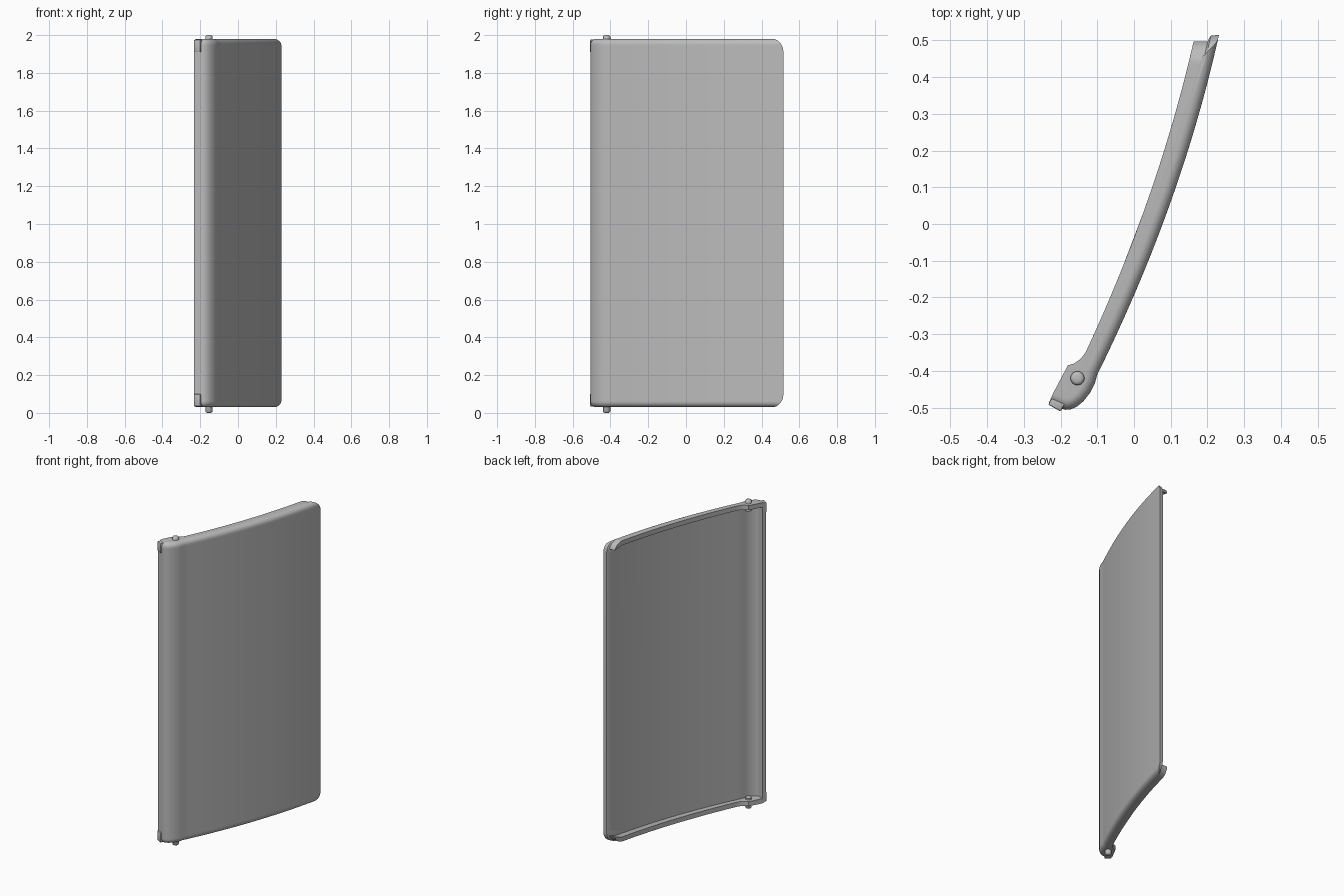
import bpy, bmesh, math
from mathutils import Vector

if "Cube" in bpy.data.objects:
    bpy.data.objects.remove(bpy.data.objects["Cube"])

grey = bpy.data.materials.new("plain grey")
grey.use_nodes = True
grey.diffuse_color = (0.5, 0.5, 0.5, 1)
grey.node_tree.nodes["Principled BSDF"].inputs["Base Color"].default_value = (0.5, 0.5, 0.5, 1)

BOTTOM, TOP, END = 0.03, 1.98, 0.515
MID = (BOTTOM + TOP) / 2
CORNER, EDGE = 0.065, 0.03
STEPS = 28


def outer_x(y):
    return 0.078 + 0.3736 * y - 0.147 * y * y


def inner_x(y):
    return 0.014 + 0.368 * y - 0.14 * y * y


def span(a, b, n):
    return [a + (b - a) * i / n for i in range(n + 1)]


def outer_path(end, inset):
    """Convex skin and rounded hinge edge, moved inward by inset."""
    pts = [Vector((outer_x(y), y)) for y in span(end, -0.41, STEPS)]
    pts += [Vector(p) for p in [(-0.107, -0.435), (-0.12, -0.46), (-0.137, -0.482),
                                (-0.155, -0.497), (-0.172, -0.505), (-0.188, -0.506),
                                (-0.202, -0.501), (-0.232, -0.488)]]
    moved = []
    for i, p in enumerate(pts):
        d = (pts[min(i + 1, len(pts) - 1)] - pts[max(i - 1, 0)]).normalized()
        moved.append(p + Vector((d.y, -d.x)) * inset)
    return moved


def inner_path(end):
    """Hinge boss outline and the rim edge back to the free end."""
    pts = [(-0.18, -0.385), (-0.163, -0.38), (-0.145, -0.367), (-0.132, -0.35)]
    pts += [(inner_x(y), y) for y in span(-0.33, end - 0.015, STEPS)]
    pts += [(outer_x(end) - 0.03, end - 0.015), (outer_x(end) - 0.022, end - 0.002)]
    return [Vector(p) for p in pts]


def loft(name, slices):
    bm = bmesh.new()
    rings = [[bm.verts.new((p.x, p.y, z)) for p in pts] for z, pts in slices]
    for a, b in zip(rings, rings[1:]):
        for i in range(len(a)):
            j = (i + 1) % len(a)
            bm.faces.new((a[i], a[j], b[j], b[i]))
    bm.faces.new(rings[0])
    bm.faces.new(rings[-1])
    bmesh.ops.recalc_face_normals(bm, faces=bm.faces)
    return finish(name, bm)


def finish(name, bm):
    mesh = bpy.data.meshes.new(name)
    bm.to_mesh(mesh)
    bm.free()
    mesh.materials.append(grey)
    obj = bpy.data.objects.new(name, mesh)
    bpy.context.collection.objects.link(obj)
    return obj


def smooth(obj, angle=32):
    bpy.ops.object.select_all(action='DESELECT')
    obj.select_set(True)
    bpy.context.view_layer.objects.active = obj
    bpy.ops.object.shade_smooth_by_angle(angle=math.radians(angle))


def rounding(depth, radius):
    k = max(radius - depth, 0)
    return radius - math.sqrt(max(radius * radius - k * k, 0))


# Solid body with rounded top, bottom and free corners
depths = [CORNER * (1 - math.cos(math.pi / 2 * i / 12)) for i in range(13)]
half = [(d, outer_path(END - rounding(d, CORNER), rounding(d, EDGE))
         + inner_path(END - rounding(d, CORNER))) for d in depths]
body = loft("curved_door", [(BOTTOM + d, p) for d, p in half]
            + [(TOP - d, p) for d, p in reversed(half)])


# Hollow behind the skin, open at the back and the free end
def hollow(end):
    pts = outer_path(end, 0.024)
    return pts + [Vector(p) for p in [(-0.3, -0.435), (-0.4, -0.3), (-0.3, end)]]


wall = 0.03
near = [(BOTTOM + wall, hollow(0.44)), (BOTTOM + wall + 0.045, hollow(0.58))]
cutter = loft("hollow_cutter", near + [(TOP + BOTTOM - z, p) for z, p in reversed(near)])
cutter.hide_render = True
mod = body.modifiers.new("hollow", 'BOOLEAN')
mod.operation = 'DIFFERENCE'
mod.solver = 'EXACT'
mod.object = cutter
bpy.context.view_layer.update()
shell = bpy.data.meshes.new_from_object(
    body.evaluated_get(bpy.context.evaluated_depsgraph_get()))
body.modifiers.clear()
body.data = shell
bpy.data.objects.remove(cutter)
smooth(body)

# Hinge pins and corner tabs at both ends
for label, side in (("upper", 1), ("lower", -1)):
    bm = bmesh.new()
    rings = []
    for r, h in [(0.019, 0.93), (0.019, 0.993), (0.015, 0.998), (0.009, 1.0)]:
        rings.append([bm.verts.new((-0.154 + r * math.cos(a), -0.42 + r * math.sin(a),
                                    1 + side * h))
                      for a in (math.tau * i / 24 for i in range(24))])
    for a, b in zip(rings, rings[1:]):
        for i in range(24):
            j = (i + 1) % 24
            bm.faces.new((a[i], a[j], b[j], b[i]))
    bm.faces.new(rings[0])
    bm.faces.new(rings[-1])
    bmesh.ops.recalc_face_normals(bm, faces=bm.faces)
    smooth(finish(label + "_hinge_pin", bm), 50)

    bm = bmesh.new()
    bmesh.ops.create_cube(bm, size=1)
    bmesh.ops.scale(bm, vec=(0.039, 0.028, 0.065), verts=bm.verts)
    bmesh.ops.bevel(bm, geom=bm.edges[:], offset=0.004, segments=2, affect='EDGES', profile=0.5)
    tab = finish(label + "_corner_tab", bm)
    tab.location = (-0.21, -0.489, MID + side * 0.938)
    tab.rotation_euler.z = math.radians(-30)
    smooth(tab)
